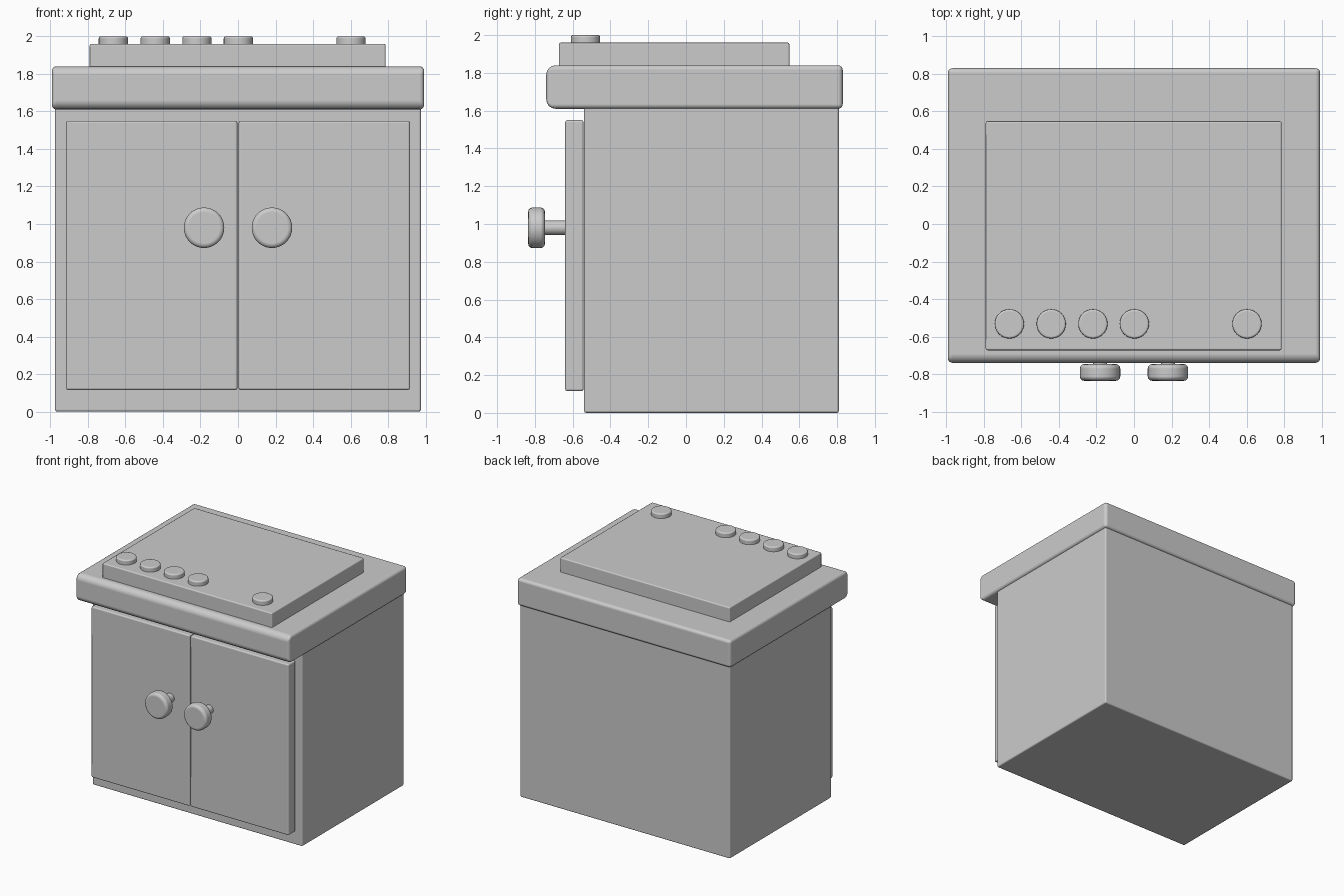
import bpy
import math

old = bpy.data.objects.get("Cube")
if old:
    bpy.data.objects.remove(old, do_unlink=True)

# Single matte grey for every part
grey = bpy.data.materials.new("plain_grey")
grey.use_nodes = True
colour = (0.6, 0.6, 0.6, 1)
grey.diffuse_color = colour
grey.node_tree.nodes["Principled BSDF"].inputs["Base Color"].default_value = colour


def finish(ob, name, bevel=0, segments=2):
    """Name, colour, round and smooth a part."""
    ob.name = name
    ob.data.name = name
    ob.data.materials.append(grey)
    bpy.ops.object.shade_smooth_by_angle(angle=math.radians(35))
    if bevel:
        mod = ob.modifiers.new("rounded_edges", "BEVEL")
        mod.width = bevel
        mod.segments = segments
        mod.limit_method = "ANGLE"
        mod.harden_normals = True
        bpy.ops.object.modifier_move_to_index(modifier=mod.name, index=0)
    return ob


def box(name, x, y, z, bevel, segments=2):
    """Rounded box from its (min, max) extents."""
    spans = (x, y, z)
    bpy.ops.mesh.primitive_cube_add(size=1, location=[sum(s) / 2 for s in spans])
    ob = bpy.context.object
    ob.scale = [s[1] - s[0] for s in spans]
    bpy.ops.object.transform_apply(location=False, rotation=False, scale=True)
    return finish(ob, name, bevel, segments)


def disc(name, radius, depth, location, bevel=0, facing_front=False):
    """Round part, upright or pointing at the front."""
    tilt = math.pi / 2 if facing_front else 0
    bpy.ops.mesh.primitive_cylinder_add(vertices=32, radius=radius, depth=depth,
                                        location=location, rotation=(tilt, 0, 0))
    return finish(bpy.context.object, name, bevel, 3)


# Cabinet and worktop
box("cabinet_body", (-0.975, 0.975), (-0.54, 0.81), (0, 1.63), 0.012)
worktop = box("worktop", (-0.992, 0.992), (-0.74, 0.83), (1.61, 1.84), 0.05, 4)

# The worktop is rounded most at the front, less at the sides and back
weights = worktop.data.attributes.new("bevel_weight_edge", "FLOAT", "EDGE")
for edge in worktop.data.edges:
    ends = [worktop.data.vertices[i].co for i in edge.vertices]
    front = all(v.y < 0 for v in ends)
    level = abs(ends[0].z - ends[1].z) < 0.01
    weights.data[edge.index].value = 1 if front and level else 0.5
worktop.modifiers["rounded_edges"].limit_method = "WEIGHT"

# Doors with their knobs
for side, sign in (("right", -1), ("left", 1)):
    box(side + "_door", sorted((sign * 0.003, sign * 0.917)),
        (-0.64, -0.542), (0.115, 1.55), 0.012)
    disc(side + "_knob_stem", 0.038, 0.15, (sign * 0.181, -0.69, 0.98), facing_front=True)
    disc(side + "_knob", 0.108, 0.09, (sign * 0.181, -0.791, 0.98), 0.025, True)

# Raised hob plate and its control buttons
box("hob_plate", (-0.79, 0.787), (-0.673, 0.548), (1.83, 1.96), 0.01)
for i, x in enumerate((-0.664, -0.441, -0.219, 0.002, 0.602)):
    disc(f"hob_button_{i + 1}", 0.078, 0.06, (x, -0.532, 1.97), 0.012)
